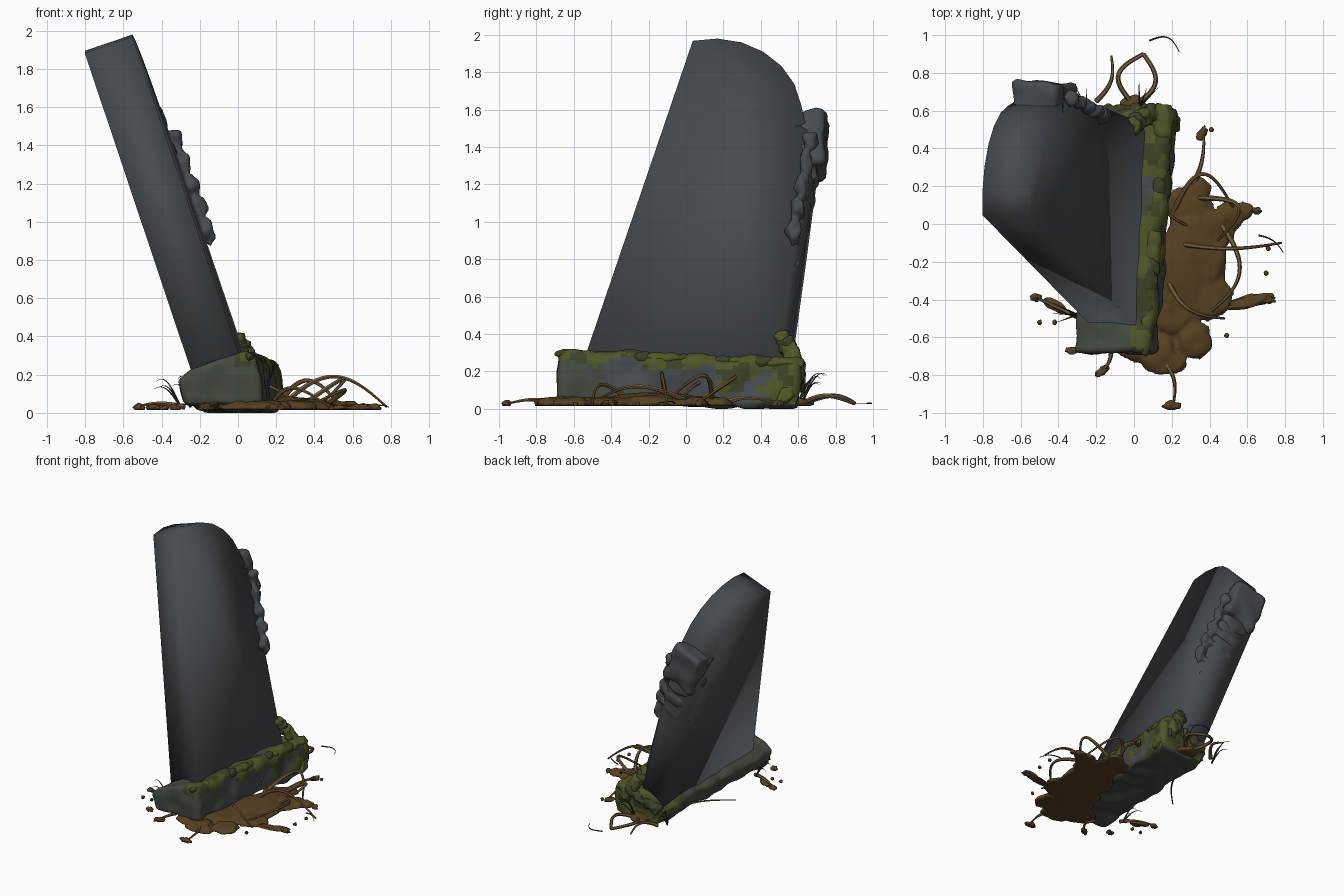
import bpy, bmesh, math, random
from mathutils import Vector, Matrix, noise

random.seed(4)
if "Cube" in bpy.data.objects:
    bpy.data.objects.remove(bpy.data.objects["Cube"])


def material(name, rgb):
    m = bpy.data.materials.new(name)
    m.use_nodes = True
    colour = (*rgb, 1)
    m.diffuse_color = colour
    m.node_tree.nodes["Principled BSDF"].inputs["Base Color"].default_value = colour
    return m


STONE = material("slate stone", (.061, .071, .08))
DAMP = material("damp green stone", (.058, .07, .05))
MOSS = material("moss", (.078, .09, .02))
DARK_MOSS = material("dark moss", (.045, .054, .02))
MUD = material("mud", (.092, .052, .016))
ROOT = material("root", (.19, .115, .045))
GRASS = material("grass", (.035, .05, .02))


def activate(ob):
    bpy.ops.object.select_all(action='DESELECT')
    ob.select_set(True)
    bpy.context.view_layer.objects.active = ob


def finish(name, bm, mats, angle=50):
    bmesh.ops.recalc_face_normals(bm, faces=bm.faces)
    me = bpy.data.meshes.new(name)
    bm.to_mesh(me)
    bm.free()
    for m in mats:
        me.materials.append(m)
    ob = bpy.data.objects.new(name, me)
    bpy.context.collection.objects.link(ob)
    activate(ob)
    bpy.ops.object.shade_smooth_by_angle(angle=math.radians(angle))
    return ob


def prism(points, offset):
    """Closed solid from an outline pushed along an offset."""
    bm = bmesh.new()
    face = bm.faces.new([bm.verts.new(p) for p in points])
    new = bmesh.ops.extrude_face_region(bm, geom=[face])["geom"]
    bmesh.ops.translate(bm, vec=offset, verts=[v for v in new if isinstance(v, bmesh.types.BMVert)])
    bmesh.ops.recalc_face_normals(bm, faces=bm.faces)
    return bm


def cut(bm, point, normal, **options):
    return bmesh.ops.bisect_plane(bm, geom=bm.verts[:] + bm.edges[:] + bm.faces[:],
                                  plane_co=point, plane_no=normal, **options)


def weather(bm, step, amount, frequency):
    """Round the edges, slice into a grid, then roughen the surface."""
    bmesh.ops.bevel(bm, geom=bm.edges[:], offset=.025, segments=2, affect='EDGES', profile=.5)
    for axis in range(3):
        low = min(v.co[axis] for v in bm.verts)
        high = max(v.co[axis] for v in bm.verts)
        normal = Vector([float(i == axis) for i in range(3)])
        for k in range(1, int((high - low) / step)):
            cut(bm, normal * (low + k * step), normal)
    bm.normal_update()
    for v, normal in [(v, v.normal.copy()) for v in bm.verts]:
        v.co += normal * noise.noise(v.co * frequency) * amount
        v.co.z = max(v.co.z, 0)
    bm.normal_update()


def add_lump(bm, position, radii, turn=0, lean=0, rough=.35):
    """Lumpy ellipsoid that never dips under the ground."""
    new = bmesh.ops.create_icosphere(bm, subdivisions=3, radius=1)["verts"]
    place = Matrix.Translation(position) @ Matrix.Rotation(turn, 4, 'Z') @ Matrix.Rotation(lean, 4, 'Y')
    seed = Vector(position) * 9
    for v in new:
        v.co = place @ (Vector(radii) * v.co * (1 + rough * noise.noise(v.co * 1.6 + seed)))
        v.co.z = max(v.co.z, .015)


def melt(name, bm, mat, voxel):
    """Fuse overlapping lumps into one soft skin."""
    ob = finish(name, bm, [mat], 180)
    remesh = ob.modifiers.new("fuse", 'REMESH')
    remesh.mode, remesh.voxel_size, remesh.use_smooth_shade = 'VOXEL', voxel, True
    soften = ob.modifiers.new("soften", 'SMOOTH')
    soften.factor, soften.iterations = .5, 4


def strand(name, start, end, bulge, rise, radius, mat, sweep=math.pi, tip=.4):
    """Tapered tube arching from start to end, bulging sideways and upwards."""
    a, b = Vector((*start, .03)), Vector((*end, .03))
    side = Vector((b.y - a.y, a.x - b.x, 0)).normalized() * bulge
    curve = bpy.data.curves.new(name, 'CURVE')
    curve.dimensions = '3D'
    curve.bevel_depth, curve.bevel_resolution, curve.use_fill_caps = radius, 1, True
    steps = 20
    spline = curve.splines.new('POLY')
    spline.points.add(steps)
    for i, p in enumerate(spline.points):
        t = i / steps
        p.co = (*(a.lerp(b, t) + (side + Vector((0, 0, rise))) * math.sin(t * sweep)), 1)
        p.radius = 1 + (tip - 1) * t
    curve.materials.append(mat)
    ob = bpy.data.objects.new(name, curve)
    bpy.context.collection.objects.link(ob)
    activate(ob)
    bpy.ops.object.convert(target='MESH')
    bpy.ops.object.shade_smooth_by_angle(angle=1)


def on_slab(y, z):
    """Point on the tilted broad face of the slab."""
    return Vector((.126 + .03 * y - .345 * z, y, z))


# Leaning slab: slanted front edge, arched top, slightly bowed rear edge
THICK = Vector((-.25, .01, -.085))
arch = [math.radians(104 - 16 * i) for i in range(7)]
outline = [(-.57, .19)] + [(.15 + .47 * math.cos(a), 1.57 + .41 * math.sin(a)) for a in arch]
outline += [(.69, 1.3), (.63, .85), (.54, .2)]
bm = prism([on_slab(*p) for p in outline], THICK)

# Broken-off corner along the rear edge
low, high = on_slab(.55, .3), on_slab(.69, 1.3)
face_normal = Vector((1, -.03, .345)).normalized()
side_normal = face_normal.cross(low - high).normalized()
side_normal *= math.copysign(1, side_normal.y)
corner = (face_normal + side_normal).normalized()
rim = cut(bm, low - corner * .035, corner, clear_outer=True)["geom_cut"]
bmesh.ops.holes_fill(bm, edges=[e for e in rim if isinstance(e, bmesh.types.BMEdge)])
finish("leaning_slab", bm, [STONE], 100)

# Shoulder and worn ridges on the rear edge
bm = prism([on_slab(y, z) for y, z in [(.56, 1.6), (.75, 1.61), (.74, 1.31), (.56, 1.27)]], THICK)
weather(bm, .045, .03, 9)
finish("broken_shoulder", bm, [STONE], 80)
bm = bmesh.new()
for i in range(5):
    t = i / 4
    spot = on_slab(.58 + .09 * t, .8 + .48 * t)
    add_lump(bm, spot + THICK / 2, (.12, .035, .07), lean=-.3)
    add_lump(bm, spot + Vector((-.035, -.005, .15)), (.045, .04, .07), lean=-.3, rough=.6)
melt("edge_ridges", bm, STONE, .012)

# Plinth, sunk and tilted with the slab, mossy by height and towards the rear
section = [(-.27, .05), (-.33, .17), (-.25, .235), (.05, .325), (.1, .29), (.12, .05)]
bm = prism([Vector((x, -.68, z)) for x, z in section], Vector((.11, 1.28, -.05)))
weather(bm, .03, .03, 7)
for f in bm.faces:
    c = f.calc_center_median()
    w = noise.noise(c * 6) * .25
    rear = c.y + w * 2 > .25 and c.z > .08
    if f.normal.z < -.3:
        f.material_index = 1
    elif c.y + w > .45 or (c.x > -.02 and (c.z + w * .4 > .26 or rear)):
        f.material_index = 2 if noise.noise(c * 9) > -.12 else 3
    elif c.y + w < -.5 or f.normal.x < -.3 or w > .06:
        f.material_index = 1
finish("plinth", bm, [STONE, DAMP, MOSS, DARK_MOSS])

# Low moss along the upper edge, and clumps heaped on the rear corner
fresh, old = bmesh.new(), bmesh.new()
for i in range(18):
    t = i / 17
    r = random.uniform(.02, .03) + .012 * t
    add_lump(old if i % 3 == 0 else fresh, (.06 + .1 * t, -.66 + 1.22 * t, .295 - .055 * t), (r * 1.3, r * 2, r))
for i in range(10):
    t = i / 9
    spot = (.2 * t, .52 + .07 * math.sin(t * 3), .37 - .3 * t)
    add_lump(old if i % 3 == 1 else fresh, spot, [.05] * 3, turn=i, rough=.6)
for i in range(4):
    add_lump(old, (-.15 + .08 * i, .59, .13 + .03 * i), [.045] * 3, turn=i, rough=.6)
melt("fresh_moss", fresh, MOSS, .011)
melt("old_moss", old, DARK_MOSS, .011)

# Mud pool: a broad heap with lobes reaching outwards
bm = bmesh.new()
add_lump(bm, (.3, -.18, .02), (.19, .33, .06))
lobes = [(.14, -.69, .11), (.32, -.62, .1), (.4, -.38, .13), (.18, -.45, .16), (.41, -.04, .12), (.34, .18, .07),
         (.28, .08, .12), (.51, .04, .08), (.59, .07, .05), (0, -.62, .11), (0, .6, .08), (.22, -.74, .06)]
for x, y, r in lobes:
    add_lump(bm, (x, y, .02), (r, r, .045))
melt("mud_pool", bm, MUD, .012)

# Splatter: stretched lumps and a few drops
splats = [(.61, -.41, .12, .2), (.71, -.4, .04, 0), (-.42, -.43, .07, -.5), (-.52, -.39, .03, 0), (-.17, -.78, .04, .6),
          (-.33, -.67, .03, 0), (.2, -.96, .045, 0), (.36, .48, .04, 1), (.65, .07, .025, 0)]
bm = bmesh.new()
for x, y, r, turn in splats:
    add_lump(bm, (x, y, .028), (r, .015 + r / 6, .02), turn, rough=.5)
for x, y in [(.7, -.26), (.71, -.13), (-.5, -.52), (-.42, -.52), (.49, -.59), (.41, .5)]:
    add_lump(bm, (x, y, .025), [.013] * 3)
finish("mud_splatter", bm, [MUD], 60)

# Roots: start, end, sideways bulge, height
roots = [((.16, .4), (.35, -.04), .14, .12), ((.32, .14), (.42, -.11), -.2, .15), ((.22, -.1), (.78, -.1), .03, .16),
         ((.2, .05), (.54, .06), -.21, .14), ((.44, .03), (.36, -.5), -.16, .09), ((.17, -.28), (.48, -.5), .07, .1),
         ((.31, .2), (.37, .48), .02, .03), ((-.2, .65), (-.12, .89), .04, .04), ((.13, -.7), (.21, -.95), -.04, .02),
         ((-.13, -.62), (-.18, -.79), -.03, .02), ((-.28, -.5), (-.54, -.38), 0, .02)]
for i, (start, end, bulge, rise) in enumerate(roots):
    strand(f"root_{i}", start, end, bulge, rise, .015, ROOT)
strand("root_under_slab", (-.16, .6), (-.42, -.05), -.1, .02, .01, ROOT)

# Root loop behind the stone, from two mirrored halves
for name, bulge in (("left", .09), ("right", -.11)):
    strand(f"root_loop_{name}", (0, .63), (.05, .9), bulge, .04, .014, ROOT, tip=.8)

# Grass tufts fanning out at both ends, and loose stalks
for tuft, (x, y, heading) in enumerate([(.03, .62, 1.2), (-.3, -.48, 3.1), (-.25, .6, 2)]):
    for i in range(3):
        a = heading + (i - 1) * .4
        reach = random.uniform(.08, .16)
        end = (x + reach * math.cos(a), y + reach * math.sin(a))
        strand(f"grass_{tuft}_{i}", (x, y), end, 0, random.uniform(.1, .17), .006, GRASS, sweep=2, tip=.1)
strand("loose_stalk_back", (.08, .97), (.24, .91), -.05, 0, .005, GRASS)
strand("loose_stalk_side", (.66, -.06), (.79, -.15), -.02, .01, .005, GRASS)
